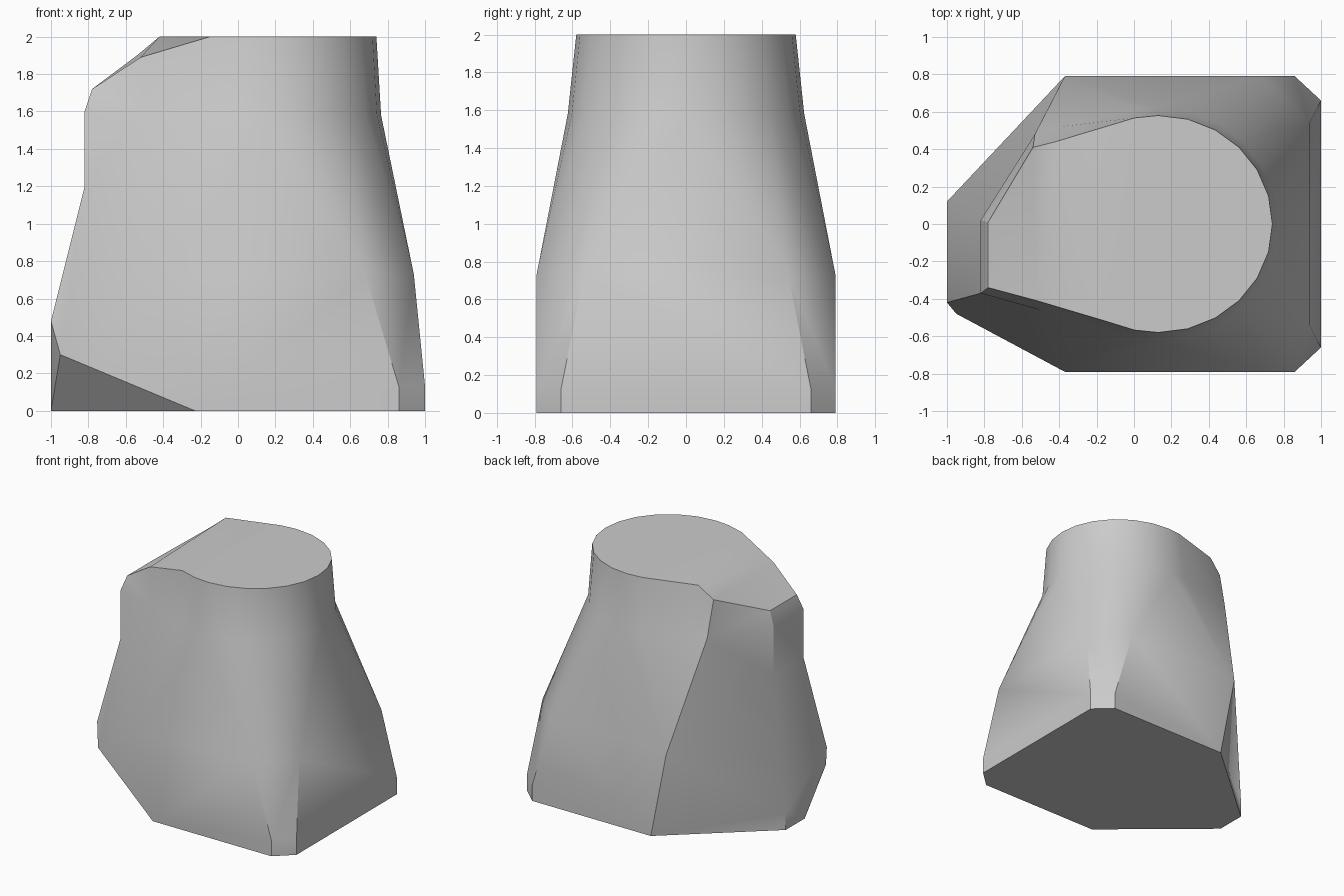
import bpy, bmesh
from math import sin, cos, radians

cube = bpy.data.objects.get("Cube")
if cube:
    bpy.data.objects.remove(cube, do_unlink=True)

mat = bpy.data.materials.new("light_grey")
mat.use_nodes = True
grey = (0.6, 0.6, 0.6, 1)
mat.diffuse_color = grey
mat.node_tree.nodes["Principled BSDF"].inputs["Base Color"].default_value = grey

# Lower corners of the block: base, low edge, mid edge (back side, mirrored for the front)
SIDE = [(1, .66, 0), (1, .66, .13), (.94, .54, .73)]
CORNER = [(.86, .79, 0), (.86, .79, .13), (.68, .79, .73)]
REAR = [(-.23, .79, 0), (-.23, .79, 0), (-.37, .79, .71)]


def mirrored(points):
    return [(x, -y, z) for x, y, z in points]


def neck(angle):
    """Shoulder and rim points of the round neck."""
    c, s = cos(radians(angle)), sin(radians(angle))
    return [(.13 + .635 * c, .625 * s, 1.58), (.13 + .61 * c, .58 * s, 2)]


# Round half: fans from each lower corner to a part of the neck
half = []
for corner, angles in ((SIDE, (0, 15, 30, 45)), (CORNER, (45, 60, 75, 90)), (REAR, (90, 102))):
    half += [corner + neck(a) for a in angles]

# Narrow end: columns from the back round to the front
nose_back = [(-.82, .02, 1.2), (-.82, .02, 1.6), (-.78, .01, 1.72)]
nose_front = [(-.82, -.37, 1.2), (-.82, -.37, 1.6), (-.78, -.34, 1.72)]
front_rear = mirrored(REAR)
narrow = [
    REAR + [(-.40, .52, 1.6), (-.42, .44, 2)],
    REAR + [(-.53, .48, 1.6), (-.54, .41, 1.9)],
    [(-1, .12, 0), (-1, .12, .14)] + nose_back,
    [(-1, -.13, 0), (-1, -.42, .48)] + nose_front,
    [front_rear[0], (-.95, -.48, .3)] + nose_front,
    front_rear + [(-.50, -.46, 1.6), (-.52, -.41, 1.89)],
    front_rear + [(-.15, -.57, 1.6), (-.15, -.52, 2)],
]
columns = half + narrow + [mirrored(c) for c in reversed(half)]

# Skin the columns
bm = bmesh.new()
grid = [[bm.verts.new(p) for p in col] for col in columns]
for i, a in enumerate(grid):
    b = grid[(i + 1) % len(grid)]
    for k in range(len(a) - 1):
        bm.faces.new((a[k], b[k], b[k + 1], a[k + 1]))

# Underside, flat top and sloping top
first, last = len(half), len(half) + len(narrow) - 1
rim = [col[-1] for col in grid]
bm.faces.new([col[0] for col in reversed(grid)])
bm.faces.new(rim[:first + 1] + rim[last:])
bm.faces.new(rim[first:last + 1])
bmesh.ops.remove_doubles(bm, verts=bm.verts, dist=.0005)
bmesh.ops.triangulate(bm, faces=bm.faces[:], quad_method='SHORT_EDGE')
bmesh.ops.recalc_face_normals(bm, faces=bm.faces)

mesh = bpy.data.meshes.new("tapered_block")
bm.to_mesh(mesh)
bm.free()
mesh.materials.append(mat)
block = bpy.data.objects.new("tapered_block", mesh)
bpy.context.collection.objects.link(block)
bpy.ops.object.select_all(action='DESELECT')
block.select_set(True)
bpy.context.view_layer.objects.active = block
bpy.ops.object.shade_smooth_by_angle(angle=radians(30))
